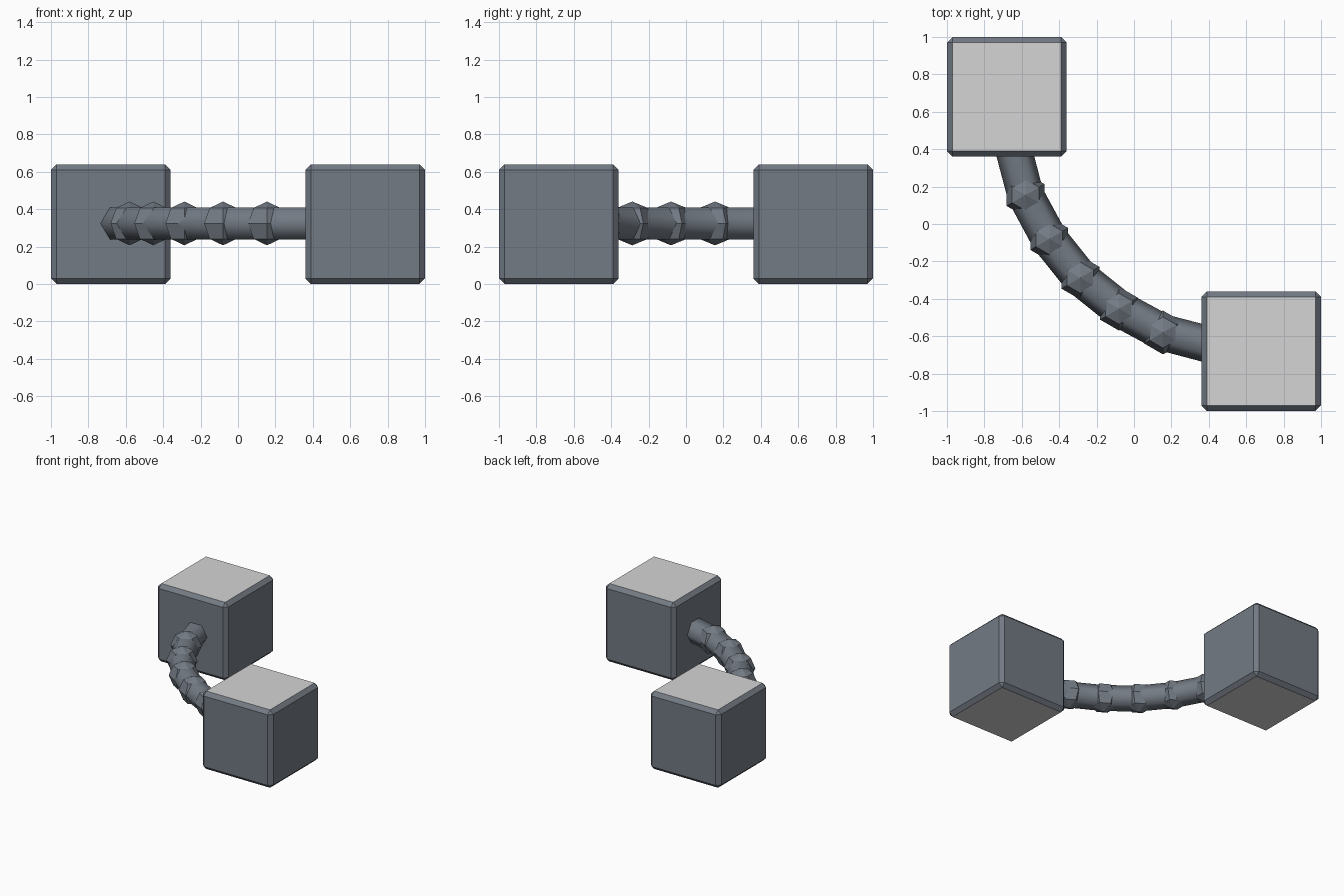
import bpy, bmesh, math
from mathutils import Vector, Matrix

if "Cube" in bpy.data.objects:
    bpy.data.objects.remove(bpy.data.objects["Cube"])


def material(name, rgb):
    m = bpy.data.materials.new(name)
    m.diffuse_color = (*rgb, 1)
    m.use_nodes = True
    m.node_tree.nodes["Principled BSDF"].inputs["Base Color"].default_value = m.diffuse_color
    return m


blue_grey = material("blue_grey", (0.172, 0.197, 0.232))
light_grey = material("light_grey", (0.66, 0.66, 0.66))


def make_object(name, bm, mats):
    mesh = bpy.data.meshes.new(name)
    bm.normal_update()
    bm.to_mesh(mesh)
    bm.free()
    for m in mats:
        mesh.materials.append(m)
    ob = bpy.data.objects.new(name, mesh)
    bpy.context.collection.objects.link(ob)
    return ob


# Chamfered end blocks with light top and bottom panels
for name, x, y in (("back_block", -0.68, 0.68), ("front_block", 0.68, -0.68)):
    bm = bmesh.new()
    bmesh.ops.create_cube(bm, size=0.64, matrix=Matrix.Translation((x, y, 0.32)))
    bmesh.ops.bevel(bm, geom=bm.edges[:], offset=0.03, segments=1,
                    affect='EDGES', profile=0.5)
    bm.normal_update()
    for f in bm.faces:
        f.material_index = 1 if abs(f.normal.z) > 0.95 else 0
    make_object(name, bm, [blue_grey, light_grey])

# Path of the bent hose, mirrored across the diagonal
Z = 0.324
half = [(-0.652, 0.43), (-0.58, 0.155), (-0.453, -0.08)]
path = half + [(-0.287, -0.287)] + [(y, x) for x, y in reversed(half)]
pts = [Vector((x, y, Z)) for x, y in path]

# Six-sided hose
bm = bmesh.new()
rings = []
for i, p in enumerate(pts):
    a, b = pts[max(i - 1, 0)], pts[min(i + 1, len(pts) - 1)]
    t = (b - a).normalized()
    side = Vector((-t.y, t.x, 0))
    ring = []
    for k in range(6):
        ang = k * math.pi / 3
        offset = side * math.cos(ang) + Vector((0, 0, math.sin(ang)))
        ring.append(bm.verts.new(p + 0.098 * offset))
    rings.append(ring)
for r, s in zip(rings, rings[1:]):
    for k in range(6):
        n = (k + 1) % 6
        bm.faces.new((r[k], r[n], s[n], s[k]))
bm.faces.new(rings[0])
bm.faces.new(rings[-1])
bmesh.ops.recalc_face_normals(bm, faces=bm.faces[:])
for f in bm.faces:
    f.smooth = len(f.verts) == 4
make_object("hose", bm, [blue_grey])

# Low-poly joint beads at the bends, corners along y
for i, p in enumerate(pts[1:-1]):
    bm = bmesh.new()
    bmesh.ops.create_uvsphere(
        bm, u_segments=6, v_segments=4, radius=0.117,
        matrix=Matrix.Translation(p) @ Matrix.Rotation(math.pi / 2, 4, 'Z'))
    # keep hexagon corners on the y axis whatever the primitive's start angle
    if not any(abs(v.co.x - p.x) < 1e-4 and abs(v.co.z - p.z) < 1e-4 for v in bm.verts):
        bmesh.ops.rotate(bm, verts=bm.verts[:], cent=p,
                         matrix=Matrix.Rotation(math.pi / 2, 3, 'Z'))
    make_object(f"joint_bead_{i + 1}", bm, [blue_grey])
